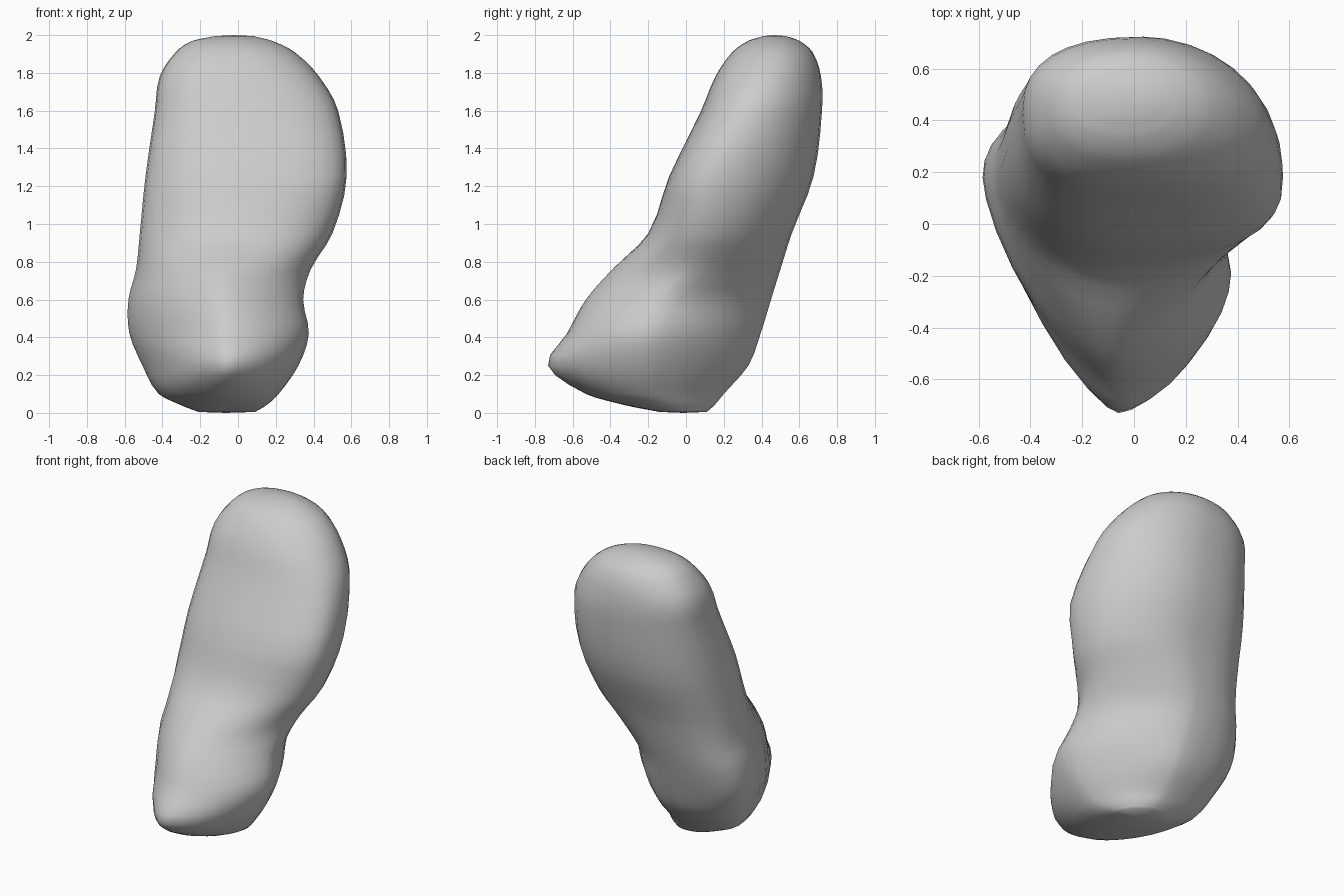
import bpy, bmesh, math

if "Cube" in bpy.data.objects:
    bpy.data.objects.remove(bpy.data.objects["Cube"])

# Horizontal sections: z, x left, x right, y front, y back,
# y of left extreme, y of right extreme, x of front extreme
SECTIONS = [
    (0.005, -0.21, 0.09, -0.14, 0.11, 0.02, -0.04, -0.08),
    (0.04, -0.30, 0.15, -0.32, 0.15, 0.02, -0.12, -0.08),
    (0.10, -0.42, 0.215, -0.53, 0.20, 0.04, -0.18, -0.08),
    (0.25, -0.505, 0.32, -0.73, 0.33, 0.11, -0.20, -0.06),
    (0.42, -0.575, 0.375, -0.63, 0.395, 0.17, -0.19, -0.07),
    (0.60, -0.58, 0.345, -0.53, 0.45, 0.18, -0.10, -0.07),
    (0.76, -0.54, 0.385, -0.39, 0.50, 0.19, 0.04, -0.08),
    (0.95, -0.52, 0.50, -0.20, 0.56, 0.20, 0.11, -0.04),
    (1.25, -0.49, 0.575, -0.09, 0.675, 0.28, 0.18, 0.02),
    (1.60, -0.44, 0.53, 0.08, 0.72, 0.40, 0.34, 0.02),
    (1.78, -0.415, 0.43, 0.155, 0.715, 0.45, 0.41, 0.0),
    (1.91, -0.33, 0.30, 0.245, 0.67, 0.46, 0.45, -0.02),
    (1.97, -0.24, 0.18, 0.33, 0.60, 0.47, 0.46, -0.03),
    (1.995, -0.12, 0.08, 0.41, 0.53, 0.47, 0.47, -0.03),
]
# Corner shape by height: z, right back, left back, left front, right front
# (1 is an ellipse, lower is boxier, higher is more pointed)
CORNERS = [
    (0.0, 1.2, 0.95, 1.1, 0.95),
    (0.25, 1.4, 0.9, 1.42, 1.25),
    (0.45, 1.3, 0.85, 1.38, 1.08),
    (0.68, 1.16, 0.78, 1.28, 1.28),
    (0.95, 1.06, 0.74, 1.02, 0.92),
    (1.25, 1.06, 0.78, 0.9, 0.72),
    (1.75, 1.06, 0.82, 0.76, 0.85),
    (2.0, 1.0, 0.95, 0.9, 1.0),
]
SEGMENTS = 32
STEPS = 3


def corners(z):
    """Corner exponents at a height."""
    for a, b in zip(CORNERS, CORNERS[1:]):
        if z <= b[0]:
            t = (z - a[0]) / (b[0] - a[0])
            return [p + (q - p) * t for p, q in zip(a[1:], b[1:])]


def blend(a, b, c, d, t):
    """Catmull-Rom blend of four sections, spaced by height."""
    h = c[0] - b[0]
    out = []
    for k in range(len(b)):
        mb = (c[k] - a[k]) / max(c[0] - a[0], 1e-6) * h
        mc = (d[k] - b[k]) / max(d[0] - b[0], 1e-6) * h
        out.append((2*t**3 - 3*t*t + 1) * b[k] + (t**3 - 2*t*t + t) * mb
                   + (3*t*t - 2*t**3) * c[k] + (t**3 - t*t) * mc)
    out[0] = b[0] + h * t
    return out


def ring(bm, s):
    """One closed section made from four curved quadrants."""
    z, xl, xr, yf, yb, yl, yr, xf = s
    shape = corners(z)
    verts = []
    for i in range(SEGMENTS):
        a = 2 * math.pi * i / SEGMENTS
        c, sn = math.cos(a), math.sin(a)
        p = shape[i * 4 // SEGMENTS]
        xm, ye = ((xl + xr) / 2, yb) if sn >= 0 else (xf, yf)
        xe, ys = (xr, yr) if c >= 0 else (xl, yl)
        verts.append(bm.verts.new((xm + (xe - xm) * abs(c) ** p,
                                   ys + (ye - ys) * abs(sn) ** p, z)))
    return verts


bm = bmesh.new()
rings = []
n = len(SECTIONS)
for i in range(n - 1):
    quad = [SECTIONS[min(max(i + k, 0), n - 1)] for k in (-1, 0, 1, 2)]
    for j in range(STEPS):
        rings.append(ring(bm, blend(*quad, j / STEPS)))
rings.append(ring(bm, SECTIONS[-1]))

# Side skin
for lo, hi in zip(rings, rings[1:]):
    for k in range(SEGMENTS):
        m = (k + 1) % SEGMENTS
        bm.faces.new((lo[k], lo[m], hi[m], hi[k]))

# End caps
for loop, z in ((rings[0], 0.0), (rings[-1], 2.0)):
    x = sum(v.co.x for v in loop) / SEGMENTS
    y = sum(v.co.y for v in loop) / SEGMENTS
    tip = bm.verts.new((x, y, z))
    for k in range(SEGMENTS):
        bm.faces.new((loop[k], loop[(k + 1) % SEGMENTS], tip))
bmesh.ops.recalc_face_normals(bm, faces=bm.faces)

# Smooth, leaning boulder body
mesh = bpy.data.meshes.new("boulder_body")
bm.to_mesh(mesh)
bm.free()
mesh.shade_smooth()
body = bpy.data.objects.new("boulder_body", mesh)
bpy.context.collection.objects.link(body)
